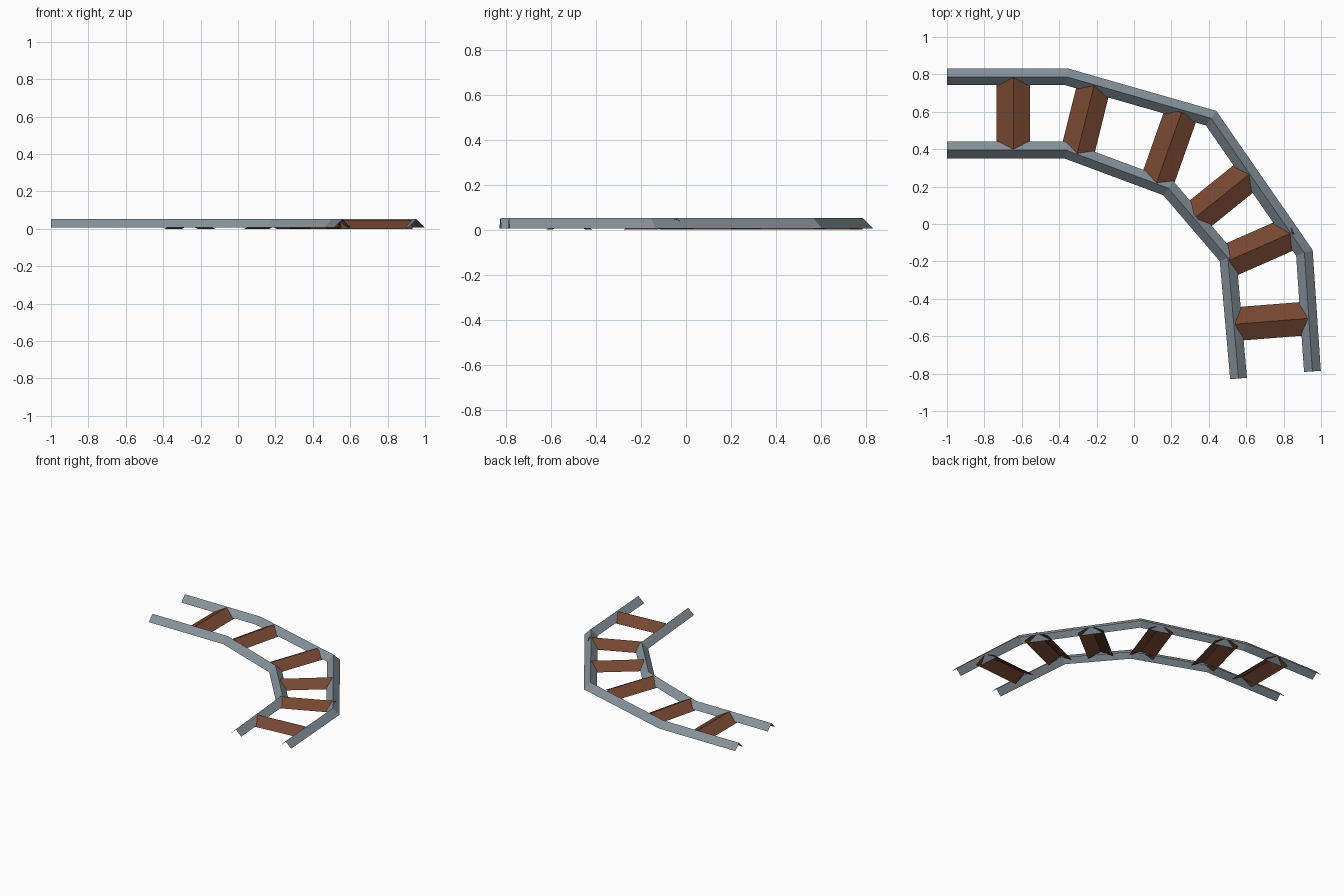
import bpy
import math
from mathutils import Vector

if "Cube" in bpy.data.objects:
    bpy.data.objects.remove(bpy.data.objects["Cube"])


def material(name, rgb):
    m = bpy.data.materials.new(name)
    m.diffuse_color = (*rgb, 1)
    m.use_nodes = True
    m.node_tree.nodes["Principled BSDF"].inputs["Base Color"].default_value = m.diffuse_color
    return m


steel = material("steel grey", (0.24, 0.29, 0.33))
wood = material("brown wood", (0.18, 0.062, 0.031))


def roof_strip(name, path, half, z0, z1, mat):
    """Open inverted-V sheet swept along a ridge path with mitred corners."""
    pts = [Vector(p) for p in path]
    dirs = [(b - a).normalized() for a, b in zip(pts, pts[1:])]
    verts, faces = [], []
    for i, p in enumerate(pts):
        d0, d1 = dirs[max(i - 1, 0)], dirs[min(i, len(dirs) - 1)]
        n0, n1 = Vector((-d0.y, d0.x)), Vector((-d1.y, d1.x))
        n = (n0 + n1).normalized()
        off = n * (half / n.dot(n0))
        a, b = p + off, p - off
        verts += [(a.x, a.y, z0), (p.x, p.y, z1), (b.x, b.y, z0)]
    for i in range(len(pts) - 1):
        for j in range(2):
            k = 3 * i + j
            faces.append((k, k + 1, k + 4, k + 3))
    me = bpy.data.meshes.new(name)
    me.from_pydata(verts, [], faces)
    me.materials.append(mat)
    ob = bpy.data.objects.new(name, me)
    bpy.context.collection.objects.link(ob)
    return ob


# Rails
roof_strip("outer_rail", [(-1, 0.787), (-0.361, 0.787), (0.412, 0.566),
                          (0.911, -0.154), (0.954, -0.788)], 0.045, 0.006, 0.052, steel)
roof_strip("inner_rail", [(-1, 0.395), (-0.363, 0.395), (0.183, 0.192),
                          (0.502, -0.18), (0.559, -0.826)], 0.045, 0.006, 0.052, steel)

# Ties: centre x, centre y, direction angle, half length
ties = [(-0.645, 0.59, 90, 0.195), (-0.258, 0.562, 76, 0.193),
        (0.187, 0.407, 70.5, 0.2), (0.475, 0.153, 38.8, 0.183),
        (0.678, -0.12, 23.8, 0.19), (0.735, -0.52, 4.5, 0.192)]
for i, (x, y, ang, h) in enumerate(ties):
    c = Vector((x, y))
    d = Vector((math.cos(math.radians(ang)), math.sin(math.radians(ang)))) * h
    roof_strip(f"tie_{i + 1}", [c - d, c + d], 0.09, 0.0, 0.048, wood)
